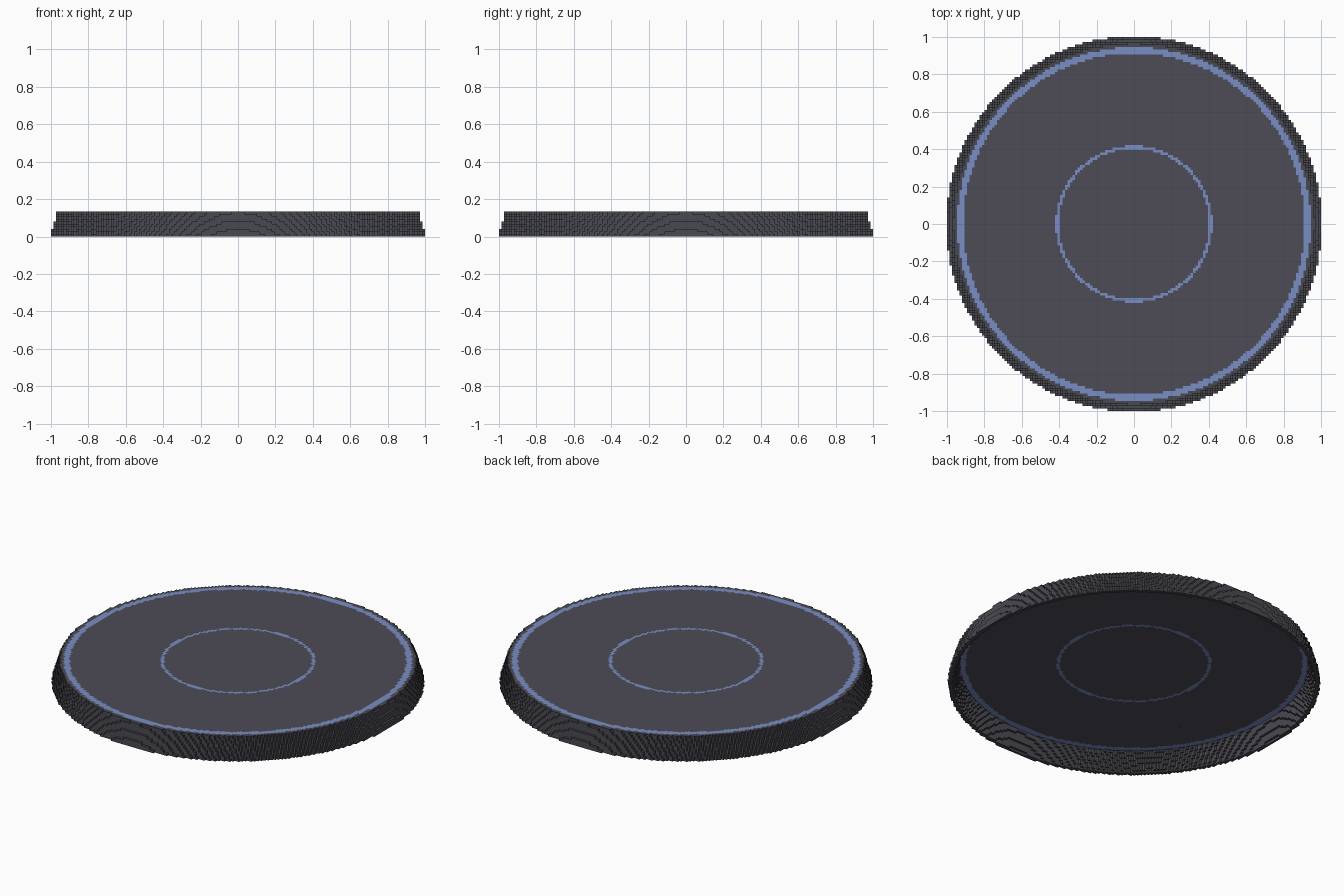
import bpy, bmesh, math
from mathutils import Vector

cube = bpy.data.objects.get("Cube")
if cube:
    bpy.data.objects.remove(cube, do_unlink=True)

N = 74                      # blocks from the centre to the rim
S = 2 / (2 * N + 1)         # block size
LAYERS = 10
PLATE_R = 70.4


def material(name, rgb):
    """Flat material from an sRGB 0-255 colour."""
    lin = [((c / 255 + 0.055) / 1.055) ** 2.4 for c in rgb] + [1]
    m = bpy.data.materials.new(name)
    m.diffuse_color = lin
    m.use_nodes = True
    bsdf = m.node_tree.nodes["Principled BSDF"]
    bsdf.inputs["Base Color"].default_value = lin
    bsdf.inputs["Roughness"].default_value = 0.9
    return m


slate = material("slate grey", (77, 76, 87))
blue = material("soft blue", (122, 141, 195))
wall_grey = material("wall grey", (73, 73, 81))
joint = material("dark joint", (40, 39, 45))


def make_object(name, bm, mats):
    me = bpy.data.meshes.new(name)
    bm.to_mesh(me)
    bm.free()
    for m in mats:
        me.materials.append(m)
    ob = bpy.data.objects.new(name, me)
    bpy.context.collection.objects.link(ob)
    return ob


# Top plate: rows of blocks merged into strips, with two blue rings
def plate_colour(i, j):
    r = math.hypot(i, j)
    if r > PLATE_R:
        return None
    return 1 if r >= 68 or 30 <= r <= 31.2 else 0


bm = bmesh.new()
z_top, z_low = LAYERS * S, (LAYERS - 1) * S
for j in range(-N, N + 1):
    start, colour = -N, None
    for i in range(-N, N + 2):
        c = plate_colour(i, j)
        if c == colour:
            continue
        if colour is not None:
            x0, x1 = (start - 0.5) * S, (i - 0.5) * S
            y0, y1 = (j - 0.5) * S, (j + 0.5) * S
            ring = [(x0, y0), (x1, y0), (x1, y1), (x0, y1)]
            for z, pts in ((z_top, ring), (z_low, ring[::-1])):
                f = bm.faces.new([bm.verts.new((x, y, z)) for x, y in pts])
                f.material_index = colour
        start, colour = i, c
make_object("top_plate", bm, [slate, blue])

# Flared wall: hollow stepped shell, one ring of blocks per layer
wall, solid = set(), set()
for k in range(LAYERS):
    outer = 74.75 - 0.3 * k
    top = k == LAYERS - 1
    inner = PLATE_R if top else outer - 1.6
    for i in range(-N, N + 1):
        for j in range(-N, N + 1):
            r = math.hypot(i, j)
            if inner < r <= outer:
                wall.add((i, j, k))
            elif top and r <= inner:
                solid.add((i, j, k))
solid |= wall

bm = bmesh.new()
for cell in sorted(wall):
    centre = Vector((cell[0], cell[1], cell[2] + 0.5))
    for axis in range(3):
        for sign in (-1, 1):
            near = list(cell)
            near[axis] += sign
            if tuple(near) in solid:
                continue
            n, u = Vector(), Vector()
            n[axis] = sign * 0.5
            u[(axis + 1) % 3] = 0.5
            v = n.cross(u) * 2
            bm.faces.new([bm.verts.new((centre + n + u * a + v * b) * S)
                          for a, b in ((-1, -1), (1, -1), (1, 1), (-1, 1))])

# Dark joints drawn as a thin frame around every block face
frame = bmesh.ops.inset_individual(bm, faces=bm.faces[:], thickness=0.0012)
for f in frame["faces"]:
    f.material_index = 1
make_object("stepped_wall", bm, [wall_grey, joint])
